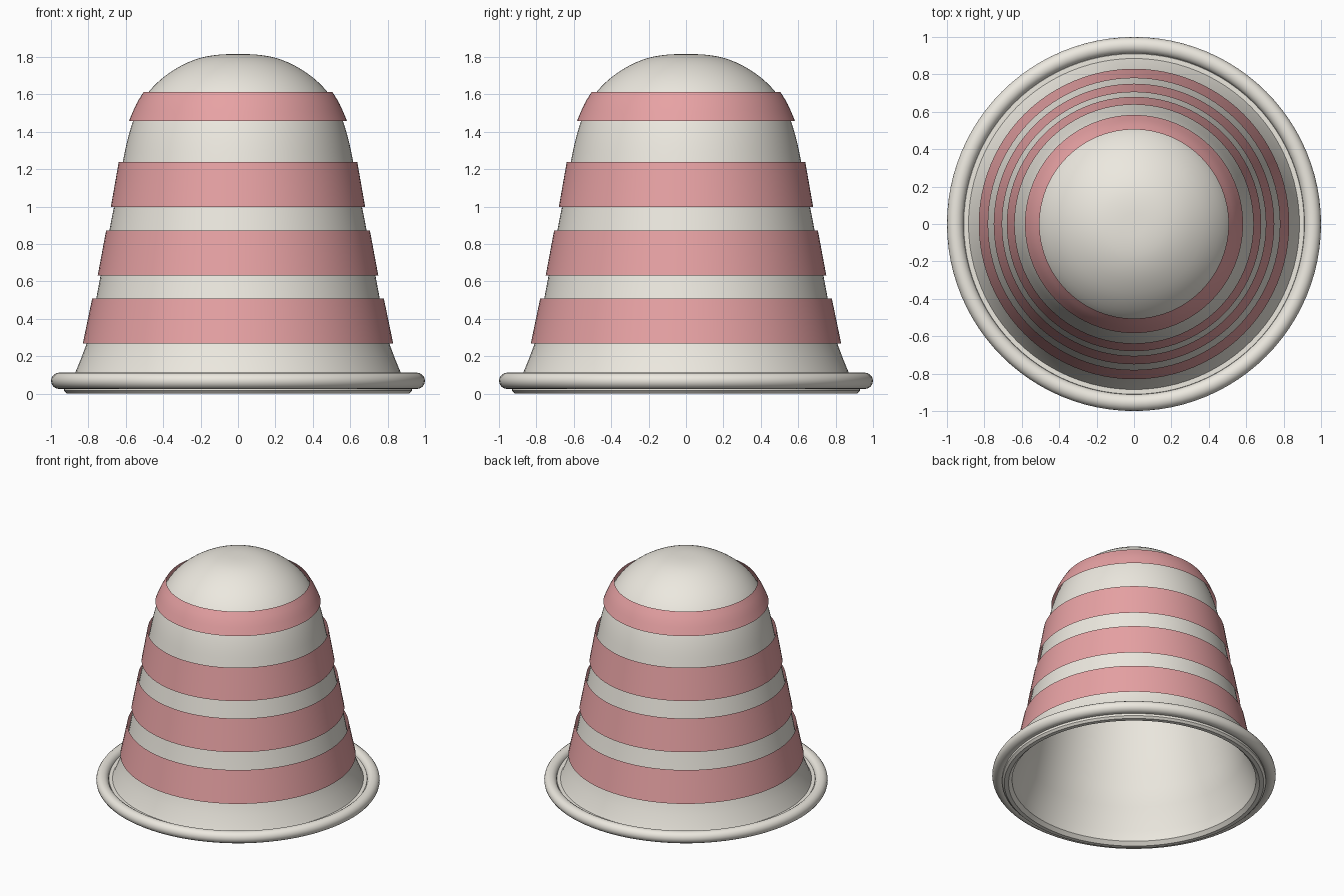
import bpy, bmesh, math

if "Cube" in bpy.data.objects:
    bpy.data.objects.remove(bpy.data.objects["Cube"])

SEG = 96

def material(name, color):
    m = bpy.data.materials.new(name)
    m.diffuse_color = color
    m.use_nodes = True
    m.node_tree.nodes["Principled BSDF"].inputs["Base Color"].default_value = m.diffuse_color
    return m

cream = material("cream", (0.84, 0.81, 0.74, 1))
pink = material("pink", (0.80, 0.36, 0.37, 1))

def refine(pts, n=3):
    """Smooth a profile with a Catmull-Rom curve through its points."""
    out = []
    for i in range(len(pts) - 1):
        a, b, c, d = (pts[max(i - 1, 0)], pts[i], pts[i + 1], pts[min(i + 2, len(pts) - 1)])
        for k in range(n):
            t = k / n
            out.append(tuple(0.5 * (2 * q + (r - p) * t + (2 * p - 5 * q + 4 * r - s) * t * t
                                    + (3 * q - p - 3 * r + s) * t ** 3)
                             for p, q, r, s in zip(a, b, c, d)))
    return out + [pts[-1]]

def lathe(name, profile, mat, closed=False):
    """Spin an (r, z) profile, listed from top outward and down, about z."""
    bm = bmesh.new()
    rings = []
    for r, z in profile:
        if r < 1e-5:
            rings.append([bm.verts.new((0, 0, z))] * SEG)
        else:
            rings.append([bm.verts.new((r * math.cos(2 * math.pi * i / SEG),
                                        r * math.sin(2 * math.pi * i / SEG), z))
                          for i in range(SEG)])
    pairs = list(zip(rings, rings[1:])) + ([(rings[-1], rings[0])] if closed else [])
    for a, b in pairs:
        for i in range(SEG):
            j = (i + 1) % SEG
            bm.faces.new(list(dict.fromkeys((a[i], b[i], b[j], a[j]))))
    me = bpy.data.meshes.new(name)
    bm.to_mesh(me)
    bm.free()
    me.materials.append(mat)
    ob = bpy.data.objects.new(name, me)
    bpy.context.collection.objects.link(ob)
    bpy.ops.object.select_all(action='DESELECT')
    ob.select_set(True)
    bpy.context.view_layer.objects.active = ob
    bpy.ops.object.shade_smooth_by_angle(angle=math.radians(35))
    return ob

# Hollow cup: domed outer wall, foot lip, inner wall
outer = refine([(0, 1.815), (0.1, 1.812), (0.2, 1.795), (0.3, 1.755), (0.4, 1.69), (0.48, 1.61),
                (0.53, 1.53), (0.565, 1.445), (0.595, 1.34), (0.62, 1.22)])
outer += [(0.663, 1.0), (0.735, 0.63), (0.78, 0.39), (0.812, 0.26), (0.84, 0.185), (0.875, 0.10)]
foot = [(0.885, 0.08), (0.91, 0.08), (0.93, 0.03), (0.93, 0.015), (0.915, 0.0), (0.885, 0.0), (0.86, 0.025)]
inner = [(0.848, 0.10), (0.785, 0.26), (0.752, 0.39), (0.705, 0.63), (0.633, 1.0)]
inner += refine([(0.59, 1.22), (0.537, 1.44), (0.455, 1.59), (0.38, 1.665), (0.28, 1.73),
                 (0.19, 1.765), (0.1, 1.782), (0, 1.785)])
lathe("cup_body", outer + foot + inner, cream)

# Rolled rim around the foot
rim = [(0.955 + 0.045 * math.cos(a), 0.068 + 0.044 * math.sin(a))
       for a in (-2 * math.pi * k / 16 for k in range(16))]
lathe("rolled_rim", rim, cream, closed=True)

# Coloured bands standing slightly proud of the wall
bands = {
    "top_band": refine([(0.505, 1.612), (0.545, 1.545), (0.583, 1.457)]),
    "upper_band": [(0.638, 1.237), (0.68, 0.997)],
    "middle_band": [(0.705, 0.873), (0.75, 0.632)],
    "lower_band": [(0.78, 0.507), (0.83, 0.267)],
}
for name, profile in bands.items():
    lathe(name, profile, pink)
